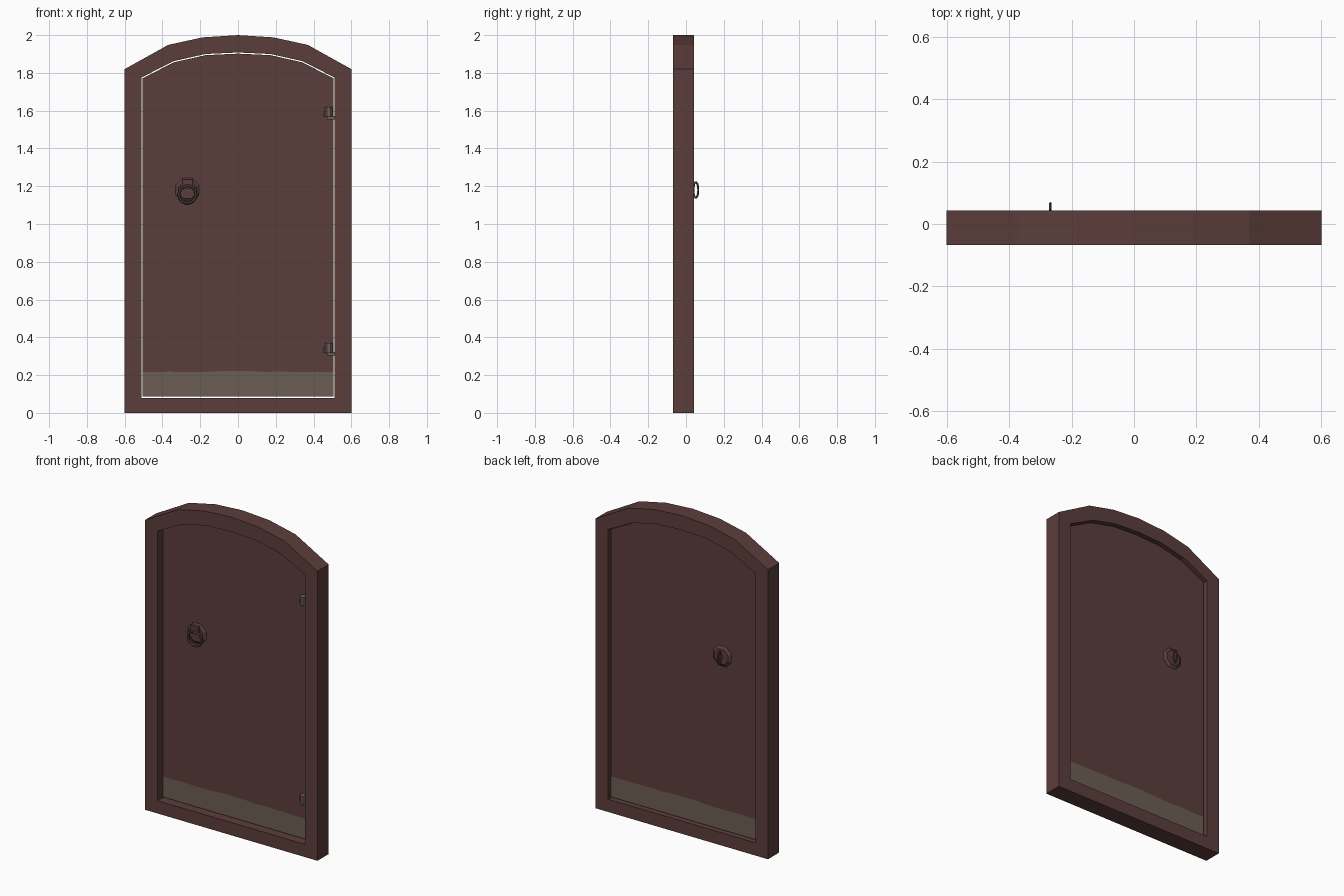
import bpy, bmesh, math, random
from mathutils import Matrix, Vector

if "Cube" in bpy.data.objects:
    bpy.data.objects.remove(bpy.data.objects["Cube"])

random.seed(4)

def mat(name, rgb):
    m = bpy.data.materials.new(name)
    m.diffuse_color = (*rgb, 1)
    m.use_nodes = True
    m.node_tree.nodes["Principled BSDF"].inputs["Base Color"].default_value = m.diffuse_color
    return m

WOOD = mat("dark red wood", (0.105, 0.047, 0.044))
GREY = mat("worn grey brown", (0.148, 0.112, 0.088))
IRON = mat("dark iron", (0.085, 0.062, 0.054))

def finish(bm, name, *mats):
    bmesh.ops.recalc_face_normals(bm, faces=bm.faces)
    me = bpy.data.meshes.new(name)
    bm.to_mesh(me)
    bm.free()
    ob = bpy.data.objects.new(name, me)
    bpy.context.collection.objects.link(ob)
    for m in mats:
        me.materials.append(m)
    return ob

def mirrored(half):
    """Left half of an outline, ending on x = 0, completed to the right."""
    return half + [(-x, z) for x, z in reversed(half[:-1])]

def box(name, x0, x1, y0, y1, z0, z1, m):
    bm = bmesh.new()
    bmesh.ops.create_cube(bm, size=1)
    for v in bm.verts:
        v.co = ((x0 + x1) / 2 + v.co.x * (x1 - x0),
                (y0 + y1) / 2 + v.co.y * (y1 - y0),
                (z0 + z1) / 2 + v.co.z * (z1 - z0))
    return finish(bm, name, m)

def cone(name, centre, axis, r1, r2, depth, sides, m):
    bm = bmesh.new()
    rot = Vector((0, 0, 1)).rotation_difference(Vector(axis)).to_matrix().to_4x4()
    spin = Matrix.Rotation(math.pi / sides, 4, 'Z')
    bmesh.ops.create_cone(bm, cap_ends=True, segments=sides, radius1=r1, radius2=r2,
                          depth=depth, matrix=Matrix.Translation(centre) @ rot @ spin)
    return finish(bm, name, m)

def ring(name, centre, u, v, ru, rv, thick, m, n=14, sides=6):
    """Closed elliptical ring lying in the plane of u and v."""
    bm = bmesh.new()
    c, u, v = Vector(centre), Vector(u), Vector(v)
    w = u.cross(v)
    rows = []
    for i in range(n):
        a = 2 * math.pi * i / n
        p = c + u * ru * math.cos(a) + v * rv * math.sin(a)
        out = (u * rv * math.cos(a) + v * ru * math.sin(a)).normalized()
        rows.append([bm.verts.new(p + thick * (out * math.cos(b) + w * math.sin(b)))
                     for b in (2 * math.pi * j / sides for j in range(sides))])
    for i in range(n):
        for j in range(sides):
            k, l = (i + 1) % n, (j + 1) % sides
            bm.faces.new((rows[i][j], rows[k][j], rows[k][l], rows[i][l]))
    return finish(bm, name, m)

# Arched frame
outer = mirrored([(-.6, 0), (-.6, 1.82), (-.37, 1.948), (-.187, 1.988), (0, 2.0)])
inner = mirrored([(-.512, .08), (-.512, 1.775), (-.342, 1.862), (-.172, 1.9), (0, 1.908)])
bm = bmesh.new()
loops = [[bm.verts.new((x, y, z)) for x, z in pts]
         for pts, y in ((outer, -.068), (outer, .043), (inner, .043), (inner, -.068))]
for a in range(4):
    A, B = loops[a], loops[(a + 1) % 4]
    for i in range(len(A)):
        j = (i + 1) % len(A)
        bm.faces.new((A[i], A[j], B[j], B[i]))
finish(bm, "door_frame", WOOD)

# Door leaf, a little smaller than the opening, with a worn foot band
leaf = mirrored([(-.506, .087), (-.506, 1.771), (-.34, 1.856), (-.171, 1.894), (0, 1.902)])
n = 14
edge = [(-.506 + 1.012 * i / n, .219 + random.uniform(-.004, .004)) for i in range(n + 1)]
upper = leaf[1:-1] + edge[::-1]
lower = [leaf[0]] + edge + [leaf[-1]]
bm = bmesh.new()
for idx, pts in enumerate((upper, lower)):
    front = [bm.verts.new((x, -.022, z)) for x, z in pts]
    back = [bm.verts.new((x, .02, z)) for x, z in pts]
    faces = [bm.faces.new(front), bm.faces.new(back[::-1])]
    for i in range(len(pts)):
        j = (i + 1) % len(pts)
        if pts[i] in edge and pts[j] in edge:
            continue
        faces.append(bm.faces.new((front[i], back[i], back[j], front[j])))
    for f in faces:
        f.material_index = idx
bmesh.ops.remove_doubles(bm, verts=bm.verts, dist=1e-5)
finish(bm, "door_leaf", WOOD, GREY)

# Rosettes on both sides
HX, HZ = -.268, 1.18
cone("front_rosette", (HX, -.028, HZ), (0, -1, 0), .068, .05, .012, 8, WOOD)
cone("back_rosette", (HX, .026, HZ), (0, 1, 0), .068, .05, .012, 8, WOOD)

# Hanging ring and its holder on the front
box("ring_holder", HX - .026, HX + .026, -.05, -.03, 1.185, 1.235, WOOD)
ring("front_ring", (HX, -.048, 1.157), (1, 0, 0), (0, 0, 1), .046, .046, .008, IRON)

# Upright loop and its stem on the back
cone("loop_stem", (HX, .034, HZ), (0, 1, 0), .012, .008, .014, 6, WOOD)
ring("back_loop", (HX, .052, HZ), (0, 1, 0), (0, 0, 1), .013, .041, .005, IRON)

# Hinges
for name, z in (("upper_hinge", 1.59), ("lower_hinge", .34)):
    cone(name + "_barrel", (.48, -.034, z + .004), (0, 0, 1), .022, .022, .052, 8, GREY)
    box(name + "_arm", .472, .514, -.042, -.024, z - .036, z - .018, GREY)
    box(name + "_strap", .45, .48, -.03, -.02, z - .02, z + .005, IRON)
